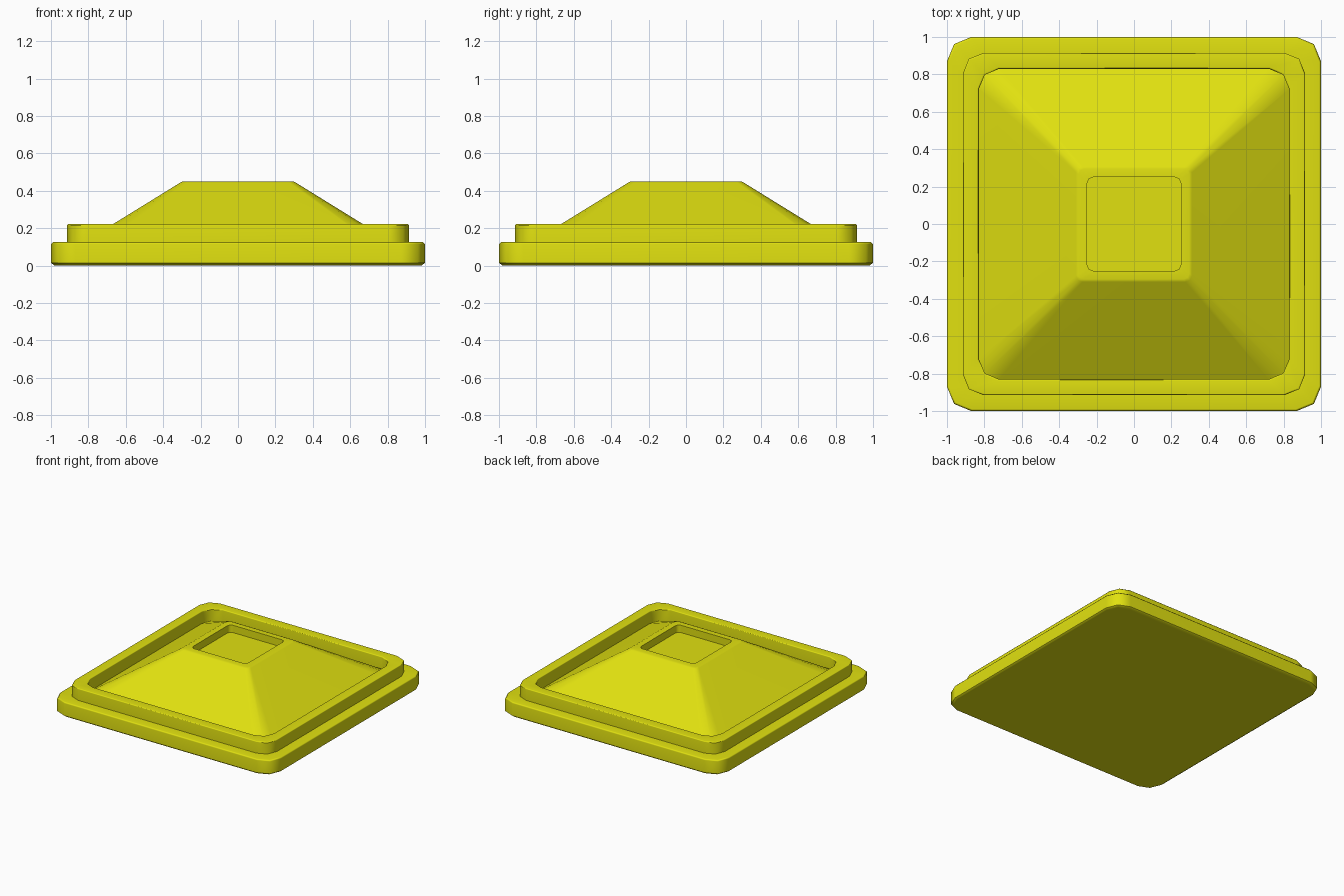
import bpy
import bmesh
from math import cos, sin, pi, radians

if "Cube" in bpy.data.objects:
    bpy.data.objects.remove(bpy.data.objects["Cube"], do_unlink=True)

yellow = bpy.data.materials.new("yellow")
yellow.use_nodes = True
colour = (0.75, 0.75, 0.005, 1)
yellow.diffuse_color = colour
yellow.node_tree.nodes["Principled BSDF"].inputs["Base Color"].default_value = colour


def rounded_square(bm, half, radius, z, segments=2):
    """Add a ring of vertices around a square with rounded corners."""
    ring = []
    for corner in range(4):
        middle = pi / 4 + corner * pi / 2
        sx = 1 if cos(middle) > 0 else -1
        sy = 1 if sin(middle) > 0 else -1
        for i in range(segments + 1):
            a = corner * pi / 2 + i / segments * pi / 2
            ring.append(bm.verts.new((sx * (half - radius) + radius * cos(a),
                                      sy * (half - radius) + radius * sin(a), z)))
    return ring


def loft(name, rings):
    """Skin the rings from the underside to the inmost floor."""
    bm = bmesh.new()
    loops = [rounded_square(bm, *r) for r in rings]
    for low, high in zip(loops, loops[1:]):
        for i in range(len(low)):
            j = (i + 1) % len(low)
            bm.faces.new((low[i], low[j], high[j], high[i]))
    bm.faces.new(loops[0][::-1])
    bm.faces.new(loops[-1])
    mesh = bpy.data.meshes.new(name)
    bm.to_mesh(mesh)
    bm.free()
    mesh.materials.append(yellow)
    obj = bpy.data.objects.new(name, mesh)
    bpy.context.collection.objects.link(obj)
    bpy.ops.object.select_all(action='DESELECT')
    obj.select_set(True)
    bpy.context.view_layer.objects.active = obj
    bpy.ops.object.shade_smooth_by_angle(angle=radians(50))
    weighted = obj.modifiers.new("even_normals", 'WEIGHTED_NORMAL')
    weighted.keep_sharp = True
    return obj


# Each ring: half width, corner radius, height
loft("stepped_pyramid_cap", [
    # base slab
    (0.98, 0.12, 0.0),
    (1.0, 0.13, 0.015),
    (1.0, 0.13, 0.115),
    (0.99, 0.125, 0.125),
    # raised rim and its inner wall
    (0.915, 0.11, 0.125),
    (0.915, 0.11, 0.215),
    (0.908, 0.108, 0.222),
    (0.837, 0.11, 0.222),
    (0.83, 0.11, 0.215),
    (0.83, 0.11, 0.122),
    # sloped pyramid
    (0.31, 0.035, 0.443),
    (0.295, 0.03, 0.45),
    # recess in the flat top
    (0.25, 0.03, 0.45),
    (0.25, 0.03, 0.39),
])
